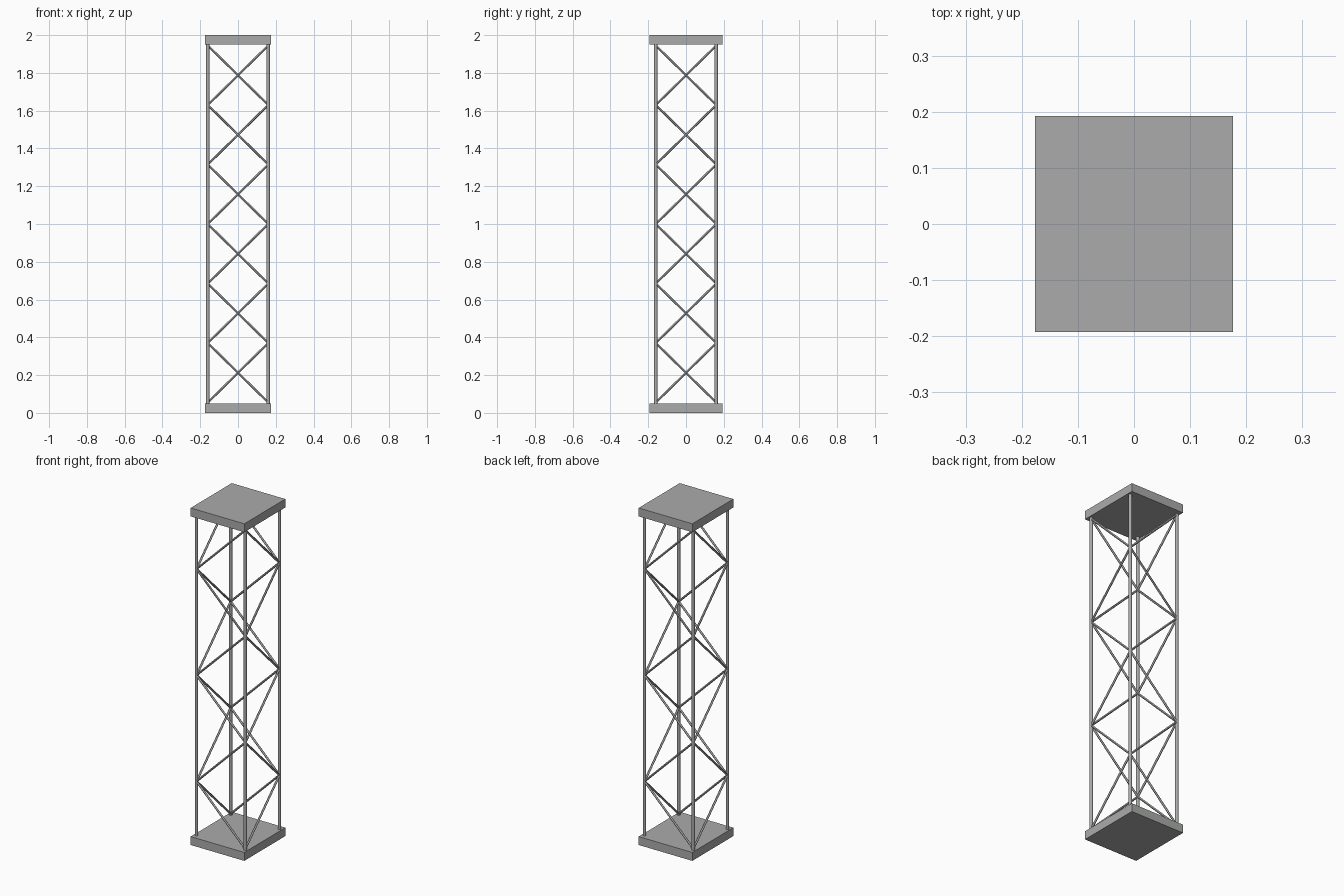
import bpy
from mathutils import Vector

if "Cube" in bpy.data.objects:
    bpy.data.objects.remove(bpy.data.objects["Cube"])

PLATE_X, PLATE_Y, PLATE_H = 0.352, 0.385, 0.05
POST = 0.16          # post offset from the centre
POST_R, BRACE_R = 0.009, 0.006
BAYS, Z_LOW, Z_HIGH = 6, 0.055, 1.945

# Dark grey metal
metal = bpy.data.materials.new("dark_metal")
metal.diffuse_color = (0.40, 0.41, 0.40, 1)
metal.use_nodes = True
metal.node_tree.nodes["Principled BSDF"].inputs["Base Color"].default_value = metal.diffuse_color


def finish(name):
    ob = bpy.context.object
    ob.name = name
    ob.data.materials.append(metal)
    return ob


def plate(name, z):
    bpy.ops.mesh.primitive_cube_add(size=1, location=(0, 0, z))
    finish(name).scale = (PLATE_X, PLATE_Y, PLATE_H)


def rod(name, a, b, radius, sides):
    a, b = Vector(a), Vector(b)
    d = b - a
    bpy.ops.mesh.primitive_cylinder_add(vertices=sides, radius=radius,
                                        depth=d.length, location=(a + b) / 2)
    finish(name).rotation_euler = d.to_track_quat('Z', 'Y').to_euler()
    bpy.ops.object.shade_smooth_by_angle()


# End plates
plate("base_plate", PLATE_H / 2)
plate("top_plate", 2 - PLATE_H / 2)

# Corner posts, in order round the tower
corners = [(POST, -POST), (POST, POST), (-POST, POST), (-POST, -POST)]
for i, (x, y) in enumerate(corners):
    rod(f"corner_post_{i + 1}", (x, y, 0.04), (x, y, 1.96), POST_R, 16)

# Zigzag braces: even levels meet at one diagonal pair of posts, odd at the other
step = (Z_HIGH - Z_LOW) / BAYS
for side, name in enumerate(("right", "back", "left", "front")):
    ends = [corners[side], corners[(side + 1) % 4]]
    if side % 2:
        ends.reverse()
    for i in range(BAYS):
        a, b = ends[i % 2], ends[(i + 1) % 2]
        z = Z_LOW + i * step
        rod(f"{name}_brace_{i + 1}", (*a, z), (*b, z + step), BRACE_R, 12)
